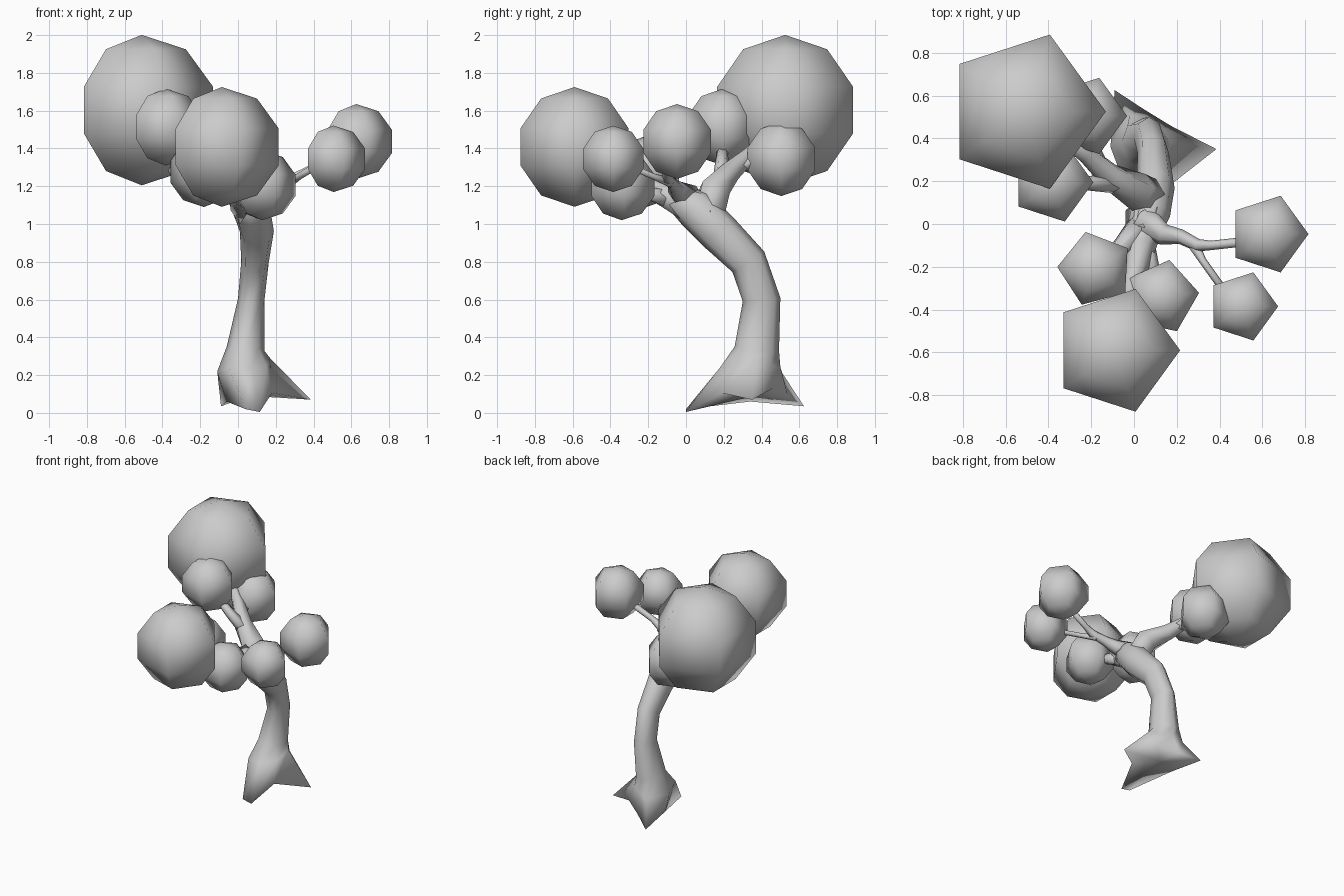
import bpy, bmesh
from math import sin, cos, pi, radians
from mathutils import Vector

if "Cube" in bpy.data.objects:
    bpy.data.objects.remove(bpy.data.objects["Cube"])


def finish(bm, name):
    bmesh.ops.recalc_face_normals(bm, faces=bm.faces)
    me = bpy.data.meshes.new(name)
    bm.to_mesh(me)
    bm.free()
    for p in me.polygons:
        p.use_smooth = True
    ob = bpy.data.objects.new(name, me)
    bpy.context.collection.objects.link(ob)
    return ob


def loft(name, rings, start, end):
    """Skin a list of equal-length rings and close both ends with fans."""
    bm = bmesh.new()
    rows = [[bm.verts.new(p) for p in r] for r in rings]
    n = len(rows[0])
    for a, b in zip(rows, rows[1:]):
        for i in range(n):
            j = (i + 1) % n
            bm.faces.new((a[i], a[j], b[j], b[i]))
    for row, tip in ((rows[0], start), (rows[-1], end)):
        c = bm.verts.new(tip)
        for i in range(n):
            bm.faces.new((row[i], row[(i + 1) % n], c))
    return finish(bm, name)


def path_rings(path, n):
    """Rings square to a path of (x, y, z, side radius, other radius)."""
    pts = [Vector(p[:3]) for p in path]
    whole = (pts[-1] - pts[0]).normalized()
    ref = Vector((1, 0, 0)) if abs(whole.x) < 0.75 else Vector((0, 1, 0))
    rings = []
    for i, p in enumerate(path):
        t = (pts[min(i + 1, len(pts) - 1)] - pts[max(i - 1, 0)]).normalized()
        u = (ref - t * ref.dot(t)).normalized()
        v = t.cross(u)
        rings.append([pts[i] + u * p[3] * cos(2 * pi * k / n) + v * p[-1] * sin(2 * pi * k / n)
                      for k in range(n)])
    return rings


def branch(name, *path):
    return loft(name, path_rings(path, 6), path[0][:3], path[-1][:3])


def foliage(name, x, y, z, r, turn=0):
    """Five-sided, five-band ball."""
    rings = [[(x + r * sin(a) * cos(radians(turn + 72 * k)),
               y + r * sin(a) * sin(radians(turn + 72 * k)),
               z + r * cos(a)) for k in range(5)]
             for a in (pi * i / 5 for i in range(1, 5))]
    return loft(name, rings, (x, y, z + r), (x, y, z - r))


# Trunk with three flared roots
root_tips = [(.385, .35, .07), (.17, .46, .13), (.04, .54, .09), (-.09, .625, .035),
             (-.06, .34, .06), (.04, 0, .02), (.115, 0, .005), (.18, .19, .105)]
root_tops = [(.17, .38, .29), (.13, .45, .25), (.06, .50, .24), (-.02, .51, .21),
             (-.11, .36, .22), (-.05, .20, .24), (.07, .18, .24), (.15, .26, .25)]
trunk = [(.04, .375, .34, .10, .118), (.07, .40, .60, .07, .10), (.09, .33, .80, .073, .10),
         (.10, .17, .96, .09, .11), (.07, .05, 1.08, .10, .11), (.04, -.05, 1.14, .08, .075)]
loft("trunk", [root_tips, root_tops] + path_rings(trunk, 8), (.06, .36, .09), trunk[-1][:3])

# Branches
branch("back_limb", (.08, .12, 1.03, .09), (.02, .15, 1.17, .09), (-.11, .22, 1.26, .065),
       (-.23, .33, 1.36, .045), (-.40, .45, 1.50, .03))
branch("back_twig_left", (-.06, .19, 1.23, .05), (-.20, .19, 1.33, .035), (-.32, .195, 1.43, .025))
branch("back_twig_low", (-.15, .24, 1.29, .045), (-.22, .42, 1.35, .03))
branch("front_limb", (.06, .05, 1.08, .10), (.03, -.10, 1.15, .075), (0, -.25, 1.22, .05),
       (-.06, -.45, 1.32, .03))
branch("front_twig_right", (.04, -.08, 1.13, .055), (.10, -.26, 1.18, .03))
branch("front_twig_left", (.04, 0, 1.12, .07), (-.12, -.17, 1.25, .03))
branch("right_limb", (.04, .02, 1.13, .08), (.14, -.05, 1.18, .05), (.22, -.06, 1.2, .035),
       (.30, -.10, 1.245, .03), (.36, -.10, 1.28, .022), (.54, -.08, 1.37, .022))
branch("right_twig", (.27, -.08, 1.22, .03), (.32, -.17, 1.25, .018), (.42, -.31, 1.31, .018))

# Foliage balls
for i, ball in enumerate([
        (-.51, .525, 1.603, .398), (-.086, -.59, 1.408, .317),
        (.627, -.047, 1.437, .198), (.506, -.385, 1.345, .176),
        (.129, -.34, 1.205, .185, 6), (-.18, -.21, 1.278, .188, 177),
        (-.383, .195, 1.513, .203), (-.22, .505, 1.345, .197)]):
    foliage(f"foliage_{i + 1}", *ball)
